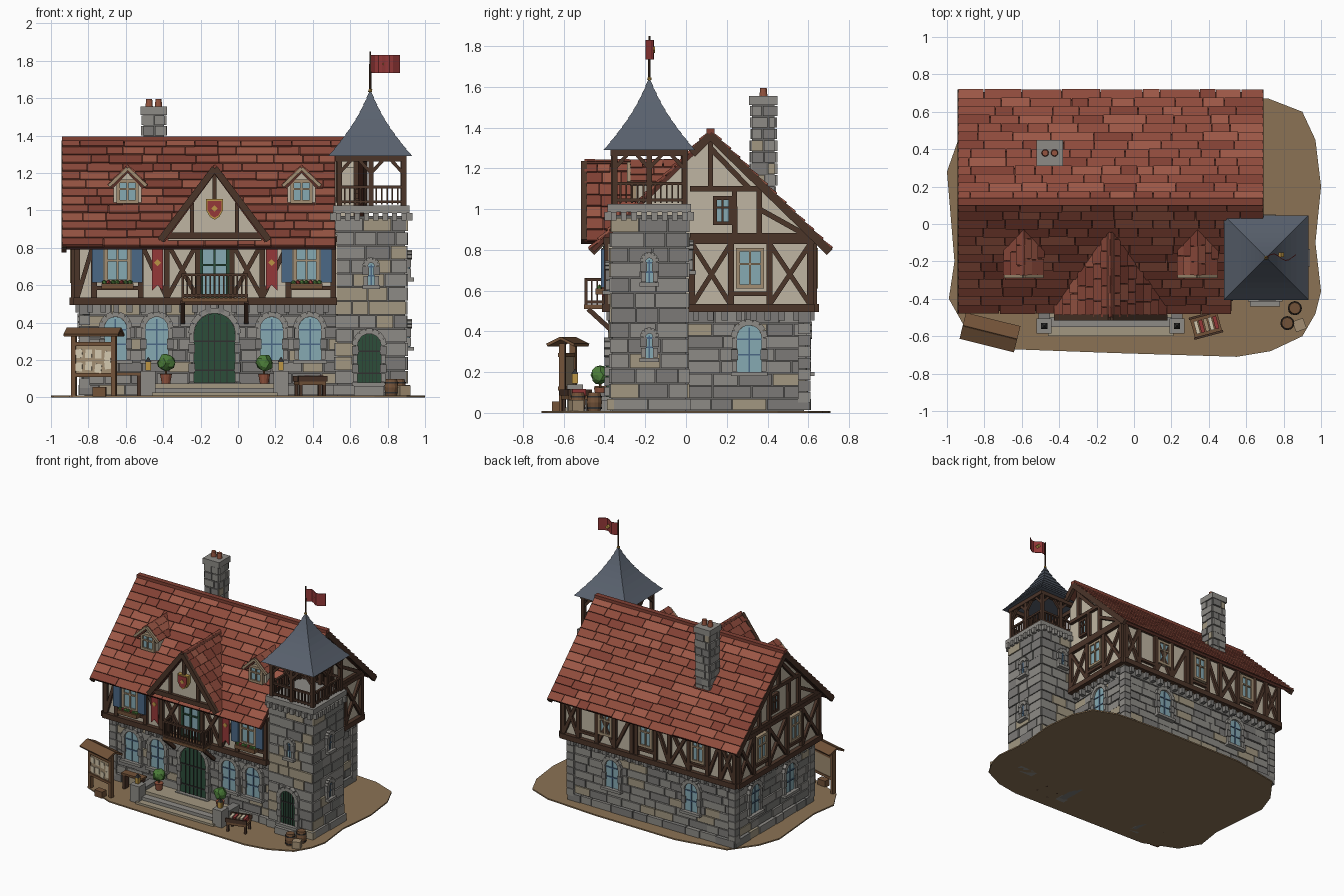
import bpy, bmesh, random
from math import pi, sin, cos, atan2, hypot, radians, sqrt
from mathutils import Matrix, Vector

if "Cube" in bpy.data.objects:
    bpy.data.objects.remove(bpy.data.objects["Cube"])
random.seed(4)
R, T = Matrix.Rotation, Matrix.Translation
I = Matrix.Identity(4)
COL = dict(stone=(.27, .26, .24), stone2=(.20, .195, .185), stone3=(.36, .31, .22), mortar=(.13, .125, .12),
           tile=(.27, .07, .045), tile2=(.22, .052, .034), tile3=(.33, .095, .06), under=(.10, .03, .02),
           timber=(.07, .035, .022), wood=(.17, .085, .04), plaster=(.52, .46, .36), glass=(.24, .40, .45),
           frame=(.36, .27, .17), green=(.025, .075, .042), blue=(.07, .14, .24), red=(.30, .04, .04),
           gold=(.5, .3, .06), leaf=(.07, .2, .04), slate=(.10, .12, .155), earth=(.26, .17, .09),
           iron=(.03, .03, .03), paper=(.65, .57, .42), pot=(.3, .09, .05))
MATS, PARTS = {}, {}
for k, c in COL.items():
    MATS[k] = bpy.data.materials.new(k)
    MATS[k].diffuse_color = (*c, 1)
NAMES = list(COL)

def part(n):
    return PARTS.setdefault(n, bmesh.new())
def paint(verts, m):
    for f in {f for v in verts for f in v.link_faces}:
        f.material_index = NAMES.index(m)
# wall frame: u along the wall, v up, w outward; slope frame: u along eave, v up the slope
def frame(x, y, deg):
    return T((x, y, 0)) @ R(radians(deg), 4, 'Z') @ R(pi / 2, 4, 'X')
def slope(x, y, z, deg, a):
    return T((x, y, z)) @ R(radians(deg), 4, 'Z') @ R(a, 4, 'X')
def box(n, m, M, c, s, rz=0, rx=0):
    X = M @ T(c) @ R(rz, 4, 'Z') @ R(rx, 4, 'X') @ Matrix.Diagonal((*s, 1))
    paint(bmesh.ops.create_cube(part(n), size=1, matrix=X)['verts'], m)
def span(n, m, x0, x1, y0, y1, z0, z1):
    box(n, m, I, ((x0 + x1) / 2, (y0 + y1) / 2, (z0 + z1) / 2), (x1 - x0, y1 - y0, z1 - z0))
def beam(n, m, M, p, q, wid=.03, w=.008, d=.03):
    du, dv = q[0] - p[0], q[1] - p[1]
    box(n, m, M, ((p[0] + q[0]) / 2, (p[1] + q[1]) / 2, w), (hypot(du, dv), wid, d), atan2(dv, du))
def poly(n, m, M, pts, w0, w1):
    bm = part(n)
    a, b = [[bm.verts.new(M @ Vector((*p, w))) for p in pts] for w in (w0, w1)]
    bm.faces.new(a), bm.faces.new(b)
    for i in range(len(pts)):
        j = (i + 1) % len(pts)
        bm.faces.new((a[i], a[j], b[j], b[i]))
    paint(a + b, m)
def cone(n, m, c, r1, r2, h, seg=12, rot=0):
    X = T(Vector(c) + Vector((0, 0, h / 2))) @ R(rot, 4, 'Z')
    paint(bmesh.ops.create_cone(part(n), cap_ends=True, segments=seg, radius1=r1, radius2=r2, depth=h, matrix=X)['verts'], m)
def ball(n, m, c, r, sub=2):
    vs = bmesh.ops.create_icosphere(part(n), subdivisions=sub, radius=r, matrix=T(c))['verts']
    for v in vs:
        v.co += (v.co - Vector(c)) * random.uniform(-.15, .15)
    paint(vs, m)
def stones(n, M, u0, u1, v0, v1, row=.062, lo=.09, hi=.2):
    k = max(1, round((v1 - v0) / row))
    h = (v1 - v0) / k
    for i in range(k):
        u = u0
        while u < u1 - .001:
            e = u + random.uniform(lo, hi)
            e = u1 if e > u1 - lo * .6 else e
            m = random.choice(['stone'] * 4 + ['stone2'] * 3 + ['stone3'])
            box(n, m, M, ((u + e) / 2, v0 + (i + .5) * h, 0), (e - u - .006, h - .006, random.uniform(.018, .036)))
            u = e
def tiles(n, M, L, rows, rng, lo=.08, hi=.24):
    h = L / rows
    for i in range(rows):
        u, u1 = rng((i + .5) * h)
        box(n, 'under', M, ((u + u1) / 2, (i + .5) * h, -.018), (u1 - u, h, .02))
        while u < u1 - .001:
            e = u + random.uniform(lo, hi)
            e = u1 if e > u1 - lo * .6 else e
            m = random.choice(['tile', 'tile', 'tile2', 'tile3'])
            box(n, m, M, ((u + e) / 2, (i + .5) * h + random.uniform(-.004, .002), 0), (e - u - .003, h * 1.12, .012), 0, -.13)
            u = e
def arch(u, v, w, h, n=10):
    r = w / 2
    return [(u - r, v), (u + r, v)] + [(u + r * cos(pi * i / n), v + h - r + r * sin(pi * i / n)) for i in range(n + 1)]
def opening(n, M, u, v, w, h, fill='glass'):
    r, top = w / 2, v + h - w / 2
    poly(n, fill, M, arch(u, v, w, h), 0, .022)
    for i in range(7):  # voussoirs
        t = pi * (i + .5) / 7
        box(n, 'stone', M, (u + (r + .014) * cos(t), top + (r + .014) * sin(t), .018), (.03, (r + .02) * .42, .04), t)
    k = max(2, round((top - v) / .05))
    for i in range(k):
        for s in (-1, 1):
            box(n, 'stone2' if i % 2 else 'stone', M, (u + s * (r + .012), v + (i + .5) * (top - v) / k, .016), (.024 + .01 * (i % 2), (top - v) / k - .004, .036))
    box(n, 'stone', M, (u, v - .01, .025), (w + .06, .02, .05))
    bars = [0] if fill == 'glass' else [-.3, -.15, 0, .15, .3]
    for b in bars:
        beam(n, 'blue' if fill == 'glass' else 'iron', M, (u + b * w, v), (u + b * w, v + h - (.01 if abs(b) < .2 else .2 * w)), .008 if fill == 'glass' else .004, .024, .008)
    for t in ([.5, .95] if fill == 'glass' else [.25, .85]):
        beam(n, 'blue' if fill == 'glass' else 'iron', M, (u - r, v + t * (top - v)), (u + r, v + t * (top - v)), .008, .024, .008)
def window(n, M, u, v, w, h, fm='frame'):
    box(n, 'glass', M, (u, v + h / 2, .008), (w, h, .016))
    for s in (-1, 0, 1):
        box(n, fm, M, (u + s * w / 2, v + h / 2, .012), (.018 if s else .01, h + .018, .03))
    for t in (0, .62, 1):
        box(n, fm, M, (u, v + t * h, .012), (w + .018, .018 if t != .62 else .01, .03))
def timber(n, M, posts, code, v0=.5, v1=.86):
    beam(n, 'timber', M, (posts[0] - .02, v0 + .015), (posts[-1] + .02, v0 + .015), .04, .012, .04)
    beam(n, 'timber', M, (posts[0] - .02, v1 - .015), (posts[-1] + .02, v1 - .015), .03, .01)
    for p in posts:
        beam(n, 'timber', M, (p, v0), (p, v1))
    for a, b, c in zip(posts, posts[1:], code):
        if c in 'X/': beam(n, 'timber', M, (a, v0 + .03), (b, v1 - .03), .024, .005)
        if c in 'X\\': beam(n, 'timber', M, (a, v1 - .03), (b, v0 + .03), .024, .004)
        if c == 'w': beam(n, 'timber', M, (a, .585), (b, .585), .022, .006)
def railing(n, M, u0, u1, v0, v1, k, w=0):
    for v in (v0 + .015, v1):
        beam(n, 'timber', M, (u0, v), (u1, v), .014, w, .016)
    for i in range(k + 1):
        u = u0 + (u1 - u0) * i / k
        beam(n, 'timber', M, (u, v0), (u, v1), .014 if i in (0, k) else .008, w, .012)

# ground
poly('ground', 'earth', I, [(-1, .28), (-.96, -.2), (-.99, -.4), (-.9, -.56), (-.64, -.67), (-.1, -.69), (.55, -.71), (.73, -.68), (.9, -.6),
     (.97, -.48), (1, -.36), (.97, -.1), (1, .2), (.97, .45), (.9, .6), (.72, .67), (.3, .7), (-.4, .71), (-.8, .64), (-.94, .45)], 0, .01)
# stone ground floor
span('stone_core', 'mortar', -.82, .57, -.34, .58, .005, .5)
F, B = frame(0, -.34, 0), frame(0, .58, 180)
RT, LF = frame(.57, 0, 90), frame(-.82, 0, -90)
for M, a, b in ((F, -.83, .55), (B, -.58, .83), (RT, .01, .59), (LF, -.59, .35)):
    stones('ground_floor_stones', M, a, b, .07, .5)
    stones('plinth', M @ T((0, 0, .015)), a - .015, b + .015, .01, .07, .06)
    for i in range(int((b - a) / .07)):
        box('jetty_brackets', 'stone2', M, (a + .04 + i * .07, .475, .025), (.03, .045, .05))
for x, y in ((-.82, -.34), (-.82, .58), (.57, .58)):
    for i in range(8):
        span('corner_stones', 'stone2' if i % 2 else 'stone', x - .03, x + .03, y - .03, y + .03, .05 + i * .056, .102 + i * .056)
for u in (-.655, -.435, .18, .385): opening('front_arched_windows', F, u, .2, .12, .23)
opening('main_door', F @ T((0, 0, .005)), -.125, .08, .22, .37, 'green')
opening('side_arched_window', RT, .31, .2, .12, .23)
for u in (-.21, .47): opening('back_arched_windows', B, u, .2, .11, .22)
for u in (-.36, .07): opening('left_arched_windows', LF, u, .2, .11, .22)
# plastered upper floor with gables, notched for the tower
P = frame(0, 0, 90)
poly('upper_floor', 'plaster', P, [(-.38, .5), (.62, .5), (.62, .86), (.12, 1.345), (-.38, .86)], -.87, .53)
poly('upper_floor', 'plaster', P, [(.0, .5), (.62, .5), (.62, .86), (.12, 1.345), (.0, 1.23)], .53, .62)
F2, B2, R2, L2 = frame(0, -.38, 0), frame(0, .62, 180), frame(.62, 0, 90), frame(-.87, 0, -90)
timber('front_timbers', F2, [-.86, -.77, -.52, -.38, -.215, -.035, .13, .27, .51], '/w\\XdX/w')
timber('back_timbers', B2, [-.61, -.48, -.32, -.17, -.02, .02, .18, .3, .47, .63, .74, .86], 'XwX/ w\\Xw/X')
timber('right_timbers', R2, [.03, .22, .41, .61], 'XwX')
timber('left_timbers', L2, [-.61, -.43, -.25, -.02, .16, .37], 'XwXwX')
for u in (-.645, .367):
    window('front_windows', F2, u, .62, .12, .18)
    for s in (-1, 1): box('shutters', 'blue', F2, (u + s * .105, .71, .028), (.06, .19, .018))
    box('flower_boxes', 'wood', F2, (u, .595, .04), (.17, .03, .05))
    for i in range(7): ball('flowers', 'red' if i % 3 == 1 else 'leaf', (u - .07 + i * .023, -.425, .615), .014, 1)
window('balcony_door', F2, -.125, .54, .14, .27, 'green')
for u in (-.4, .1, .55): window('back_windows', B2, u if u == .55 else (.1 if u == .1 else -.245), .62, .1, .18)
window('right_window', R2, .315, .62, .12, .18)
for u in (-.34, .07): window('left_windows', L2, u, .62, .11, .18)
# gable framing
for M, s, lo in ((R2, 1, .02), (L2, -1, -9)):
    g = lambda a, b: all(s * t[0] >= lo for t in (a, b)) and beam('gable_timbers', 'timber', M, a, b, .026)
    c = .12 * s
    for v, h in ((.87, .5), (1.1, .26)):
        a, b = .12 - h, .12 + h
        g((s * max(a, lo), v), (s * b, v))
    g((c, 1.1), (c, 1.34))
    for d in (-.24, .24):
        g((c + d * .5, .87), (c + d * .5 * .98, 1.1)), g((c + d, .87), (c + d, 1.1)), g((c + d * .8, 1.1), (c, 1.3))
        g((c + d * 1.9, .88), (c + d, 1.0))
    window('attic_vents', M, .18 * s, .93, .075, .125, 'timber')
# main roof
A, L = atan2(.575, .59), hypot(.575, .59)
tiles('main_roof', slope(0, -.47, .81, 0, A), L, 13, lambda v: (-.94, .52 if v < .7 else .69))
tiles('main_roof', slope(0, .71, .81, 180, A), L, 13, lambda v: (-.69, .94))
span('roof_ridge', 'tile2', -.94, .69, .1, .14, 1.37, 1.395)
for x, ends in ((-.93, (-.465, .705)), (.68, (.03, .705))):
    for y in ends:
        z = 1.36 - abs(y - .12) * .975
        beam('barge_boards', 'timber', P, (y, z), (.12, 1.36), .04, x, .025)
# dormers: pentagon wall, tiled slopes ending on the main roof, barge boards
def dormer(n, x, half, ze, za, yf, hw, zb, rows):
    D, rise = frame(x, yf, 0), za - ze
    zs = za - .03 - hw * rise / half
    poly(n + '_wall', 'plaster', D, [(-hw, min(zb, zs - .005)), (hw, min(zb, zs - .005)), (hw, zs), (0, za - .03), (-hw, zs)], -.42, -.03)
    a, ln = atan2(rise, half), hypot(rise, half)
    ye = lambda v: .14 - (1.39 - ze - v * sin(a)) / .975
    tiles(n + '_roof', slope(x + half, 0, ze, 90, a), ln, rows, lambda v: (yf, max(ye(v), yf + .02)), .06, .12)
    tiles(n + '_roof', slope(x - half, 0, ze, -90, a), ln, rows, lambda v: (-max(ye(v), yf + .02), -yf), .06, .12)
    wd = .035 if half > .2 else .018
    for s in (-1, 1): beam(n + '_barge', 'timber' if half > .2 else 'frame', D, (s * half, ze - .005), (0, za - .015), wd, 0, .03)
    return D
D = dormer('center_gable', -.125, .29, .845, 1.24, -.5, .25, .84, 7)
beam('center_gable_timbers', 'timber', D, (-.25, .865), (.25, .865), .035, -.02)
for s in (-1, 1): beam('center_gable_timbers', 'timber', D, (s * .12, .87), (s * .12, 1.04), .022, -.025)
beam('center_gable_timbers', 'timber', D, (0, 1.06), (0, 1.2), .022, -.025)
for k, m, w in ((1, 'gold', .0), (.82, 'red', .006)):
    poly('shield', m, D, [(k * a, 1.01 + k * b) for a, b in ((-.045, .05), (.045, .05), (.045, -.01), (.025, -.045), (0, -.06), (-.025, -.045), (-.045, -.01))], -.03, w)
box('shield', 'gold', D, (0, 1.01, .006), (.025, .025, .006), pi / 4)
for x in (-.59, .34):
    D = dormer('small_dormer', x, .1, 1.135, 1.24, -.275, .075, 1.02, 3)
    window('small_dormer_windows', D @ T((0, 0, -.03)), 0, 1.045, .1, .11)
# chimney
span('chimney', 'mortar', -.505, -.395, .325, .435, 1.0, 1.52)
for d in range(0, 360, 90):
    stones('chimney', T((-.45, .38, 0)) @ R(radians(d), 4, 'Z') @ frame(0, -.052, 0), -.06, .06, 1.0, 1.51, .055, .05, .09)
span('chimney', 'stone', -.52, -.38, .31, .45, 1.51, 1.555)
for x in (-.475, -.425): cone('chimney_pots', 'pot', (x, .38, 1.55), .02, .016, .045)
# tower
X, Y = .712, -.18
span('tower_core', 'mortar', X - .18, X + .18, Y - .18, Y + .18, .005, .97)
Q = [T((X, Y, 0)) @ R(radians(d), 4, 'Z') @ frame(0, -.18, 0) for d in range(0, 360, 90)]
for M in Q:
    stones('tower_stones', M, -.19, .19, .07, .96, .074, .08, .17)
    stones('tower_plinth', M @ T((0, 0, .01)), -.205, .205, .01, .07, .06)
    for i in range(8): box('tower_corbels', 'stone', M, (-.175 + i * .05, .965, .02), (.028, .04, .04))
    # belfry posts, braces and railings
    Wp = M @ T((0, 0, -.005))
    for u in (-.17, 0): beam('belfry', 'timber', Wp, (u, 1.02), (u, 1.28), .026, 0, .026)
    beam('belfry', 'timber', Wp, (-.19, 1.275), (.19, 1.275), .03, 0, .03)
    for u, s in ((-.17, 1), (0, -1), (0, 1), (.17, -1)): beam('belfry', 'timber', Wp, (u, 1.2), (u + s * .06, 1.265), .018, 0, .018)
    railing('belfry_railing', Wp, -.17, .17, 1.03, 1.125, 12)
span('tower_cap', 'stone', X - .205, X + .205, Y - .205, Y + .205, .985, 1.025)
opening('tower_door', Q[0] @ T((0, 0, .005)), -.01, .08, .125, .26, 'green')
for M, vs in ((Q[0], [.6]), (Q[1], [.27, .64]), (Q[2], [.7])):
    for v in vs: opening('tower_slits', M, 0, v, .035, .12)
span('tower_door_step', 'stone', .62, .78, -.44, -.37, .0, .06)
# slate tower roof: overlapping courses with a slight flare
N = 9
rad = lambda t: .222 * (1 - t) - .022 * sin(pi * t)
for i in range(N):
    cone('tower_roof', 'slate', (X - .005, Y, 1.29 + .35 * i / N), (rad(i / N) + .004) * sqrt(2), max(rad((i + 1) / N), .002) * sqrt(2), .35 / N, 4, pi / 4)
cone('flagpole', 'timber', (X - .005, Y, 1.6), .006, .005, .25, 8)
ball('flagpole', 'gold', (X - .005, Y, 1.64), .012, 1)
wave = [(X + i * .0194, Y + .018 * sin(i * .9)) for i in range(9)]
poly('flag', 'red', I, wave + [(x, y + .005) for x, y in wave[::-1]], 1.735, 1.83)
box('flag', 'gold', frame(X + .075, Y, 0), (0, 1.782, -.015), (.022, .022, .025), pi / 4)
# balcony and banners
span('balcony', 'wood', -.3, .05, -.5, -.37, .51, .532)
railing('balcony_railing', frame(0, -.49, 0), -.295, .045, .53, .655, 14)
for x in (-.295, .045):
    railing('balcony_railing', P, -.49, -.38, .53, .655, 4, x)
    beam('balcony_brackets', 'timber', P, (-.48, .51), (-.36, .4), .024, x, .024)
for u in (-.43, .18):
    poly('banners', 'red', F2, [(u - .03, .8), (u + .03, .8), (u + .03, .57), (u, .6), (u - .03, .57)], .025, .032)
    box('banners', 'gold', F2, (u, .72, .032), (.026, .026, .008), pi / 4)
    beam('banners', 'iron', F2, (u - .04, .805), (u + .04, .805), .01, .028, .012)
# entrance terrace, pedestals, lanterns, shrubs
for i in range(3): span('steps', 'stone' if i % 2 else 'stone3', -.46, .21, -.6 + .05 * i, -.33, .005, .026 + .024 * i)
for x, px in ((-.48, -.385), (.23, .14)):
    span('terrace_walls', 'stone2', x - .03, x + .03, -.55, -.35, .0, .1)
    span('pedestals', 'stone', x - .04, x + .04, -.585, -.505, 0, .14)
    span('lanterns', 'gold', x - .014, x + .014, -.559, -.531, .145, .19)
    cone('lanterns', 'iron', (x, -.545, .19), .024, .003, .025, 4, pi / 4)
    cone('shrub_pots', 'pot', (px, -.42, .07), .022, .032, .055)
    cone('shrub_stems', 'wood', (px, -.42, .12), .006, .006, .04, 6)
    ball('shrubs', 'leaf', (px, -.42, .185), .046, 2)
# bench by the wall
box('bench', 'wood', F, (-.6, .125, .08), (.18, .015, .06))
for u in (-.67, -.53): box('bench', 'timber', F, (u, .06, .08), (.02, .12, .05))
# notice board
N0 = frame(-.77, -.58, -14)
for u in (-.11, .11): beam('notice_board', 'wood', N0, (u, 0), (u, .34), .024, 0, .03)
box('notice_board', 'frame', N0, (0, .2, .0), (.22, .16, .016))
for v in (.12, .285): beam('notice_board', 'wood', N0, (-.12, v), (.12, v), .02, .004, .03)
for i in range(8): box('notices', 'paper', N0, (-.08 + (i % 4) * .053, .165 + (i // 4) * .065 + random.uniform(-.01, .01), .011), (.036, .046, .004), random.uniform(-.15, .15))
for s in (-1, 1): box('notice_board_roof', 'wood', N0, (0, .35, s * .034), (.3, .014, .078), 0, s * .45)
box('crates', 'wood', frame(-.74, -.63, -5), (0, .03, 0), (.07, .05, .05))
# hand cart with books, barrels and crate
C = frame(.385, -.54, 15)
box('cart', 'wood', C, (0, .075, 0), (.15, .02, .11))
for w in (-.055, .055): box('cart', 'timber', C, (0, .1, w), (.16, .03, .012))
for u in (-.065, .065):
    for w in (-.045, .045): box('cart', 'timber', C, (u, .035, w), (.016, .07, .016))
for i in range(5): box('cart_goods', ('paper', 'red', 'frame')[i % 3], C, (-.05 + i * .026, .1, 0), (.02, .035, .07))
for x, y in ((.86, -.45), (.82, -.53)):
    cone('barrels', 'wood', (x, y, .005), .03, .038, .047), cone('barrels', 'wood', (x, y, .052), .038, .03, .047)
    for z in (.02, .075): cone('barrel_hoops', 'iron', (x, y, z), .037, .037, .008)
box('crates', 'frame', frame(.885, -.54, 20), (0, .035, 0), (.06, .055, .06))

for n, bm in PARTS.items():
    bmesh.ops.recalc_face_normals(bm, faces=bm.faces)
    me = bpy.data.meshes.new(n)
    for k in NAMES: me.materials.append(MATS[k])
    bm.to_mesh(me)
    bm.free()
    bpy.context.collection.objects.link(bpy.data.objects.new(n, me))

for m in bpy.data.materials:
    if m.users and not m.is_grease_pencil:
        m.use_nodes = True
        m.node_tree.nodes["Principled BSDF"].inputs["Base Color"].default_value = m.diffuse_color
